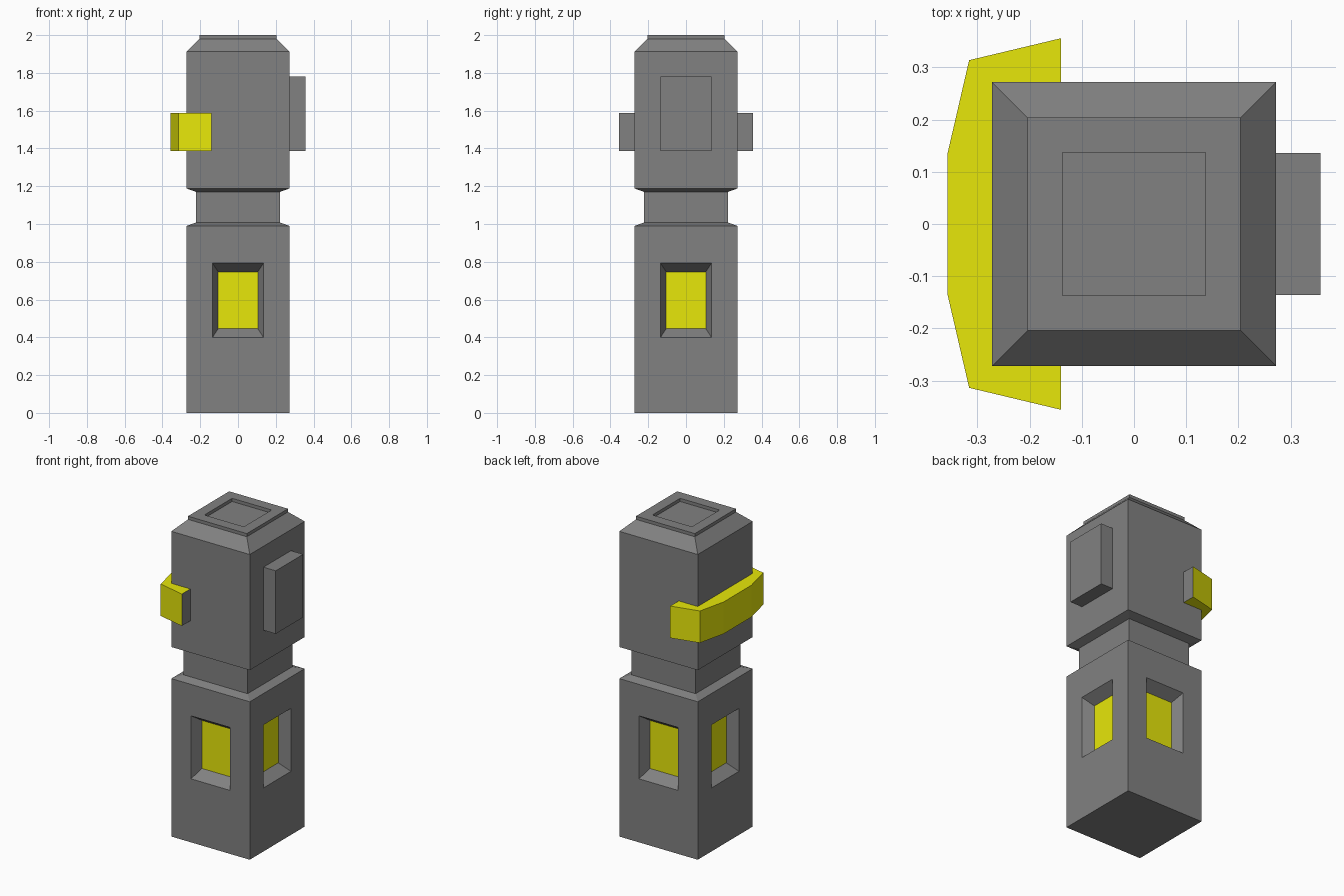
import bpy, bmesh

if "Cube" in bpy.data.objects:
    bpy.data.objects.remove(bpy.data.objects["Cube"])


def material(name, color):
    mat = bpy.data.materials.new(name)
    mat.diffuse_color = color
    mat.use_nodes = True
    mat.node_tree.nodes["Principled BSDF"].inputs["Base Color"].default_value = mat.diffuse_color
    return mat


yellow = material("yellow", (0.8, 0.8, 0.003, 1))
grey = material("dark_grey", (0.22, 0.22, 0.22, 1))


def finish(bm, name, mat):
    mesh = bpy.data.meshes.new(name)
    bm.to_mesh(mesh)
    bm.free()
    mesh.materials.append(mat)
    obj = bpy.data.objects.new(name, mesh)
    bpy.context.collection.objects.link(obj)


def split_off(bm, faces, name, mat):
    """Move faces out of bm into their own object."""
    part = bmesh.new()
    for f in faces:
        part.faces.new([part.verts.new(v.co) for v in f.verts])
    finish(part, name, mat)
    bmesh.ops.delete(bm, geom=faces, context='FACES')


def inset_to(bm, face, half_w, z0, z1, depth):
    """Inset a side face to a rectangle set back from the wall."""
    n = face.normal.copy()
    bmesh.ops.inset_individual(bm, faces=[face], thickness=0.02)
    axis = 1 if abs(n.x) > 0.5 else 0
    mid = face.calc_center_median().z
    for v in face.verts:
        v.co[axis] = half_w if v.co[axis] > 0 else -half_w
        v.co[1 - axis] = n[1 - axis] * (W - depth)
        v.co.z = z1 if v.co.z > mid else z0


# Square column: (half width, height), ending in the sunken top
W = 0.272
profile = [(W, 0), (W, 0.99), (0.222, 1.008), (0.222, 1.17), (W, 1.188),
           (W, 1.913), (0.204, 1.98), (0.204, 2.0), (0.137, 2.0), (0.137, 1.98)]
bm = bmesh.new()
rings = [[bm.verts.new((x * w, y * w, z))
          for x, y in ((-1, -1), (1, -1), (1, 1), (-1, 1))] for w, z in profile]
sides = []
for a, b in zip(rings, rings[1:]):
    for i in range(4):
        j = (i + 1) % 4
        sides.append(bm.faces.new((a[i], a[j], b[j], b[i])))
bm.faces.new(rings[0][::-1])
bm.faces.new(rings[-1])
bm.normal_update()

# Sloped window recesses on all four sides, with yellow panes
panes = sides[:4]
for f in panes:
    inset_to(bm, f, 0.136, 0.398, 0.793, 0)
    inset_to(bm, f, 0.105, 0.446, 0.747, 0.066)
split_off(bm, panes, "window_panes", yellow)
finish(bm, "column", grey)

# Faceted band wrapped around the left side, with grey ends
half = [(-W, -W), (-0.14, -W), (-0.14, -0.356), (-0.316, -0.314), (-0.357, -0.137)]
outline = half[::-1] + [(x, -y) for x, y in half]
bm = bmesh.new()
base = bm.faces.new([bm.verts.new((x, y, 1.387)) for x, y in outline])
ext = bmesh.ops.extrude_face_region(bm, geom=[base], use_keep_orig=True)
bmesh.ops.translate(bm, vec=(0, 0, 0.2),
                    verts=[g for g in ext["geom"] if isinstance(g, bmesh.types.BMVert)])
bmesh.ops.recalc_face_normals(bm, faces=bm.faces[:])
ends = [f for f in bm.faces if all(abs(v.co.x + 0.14) < 1e-4 for v in f.verts)]
split_off(bm, ends, "band_ends", grey)
finish(bm, "band", yellow)

# Flat box on the right side
bm = bmesh.new()
bmesh.ops.create_cube(bm, size=1)
for v in bm.verts:
    v.co = (0.357 if v.co.x > 0 else W, v.co.y * 0.272, 1.584 + v.co.z * 0.395)
finish(bm, "side_box", grey)
